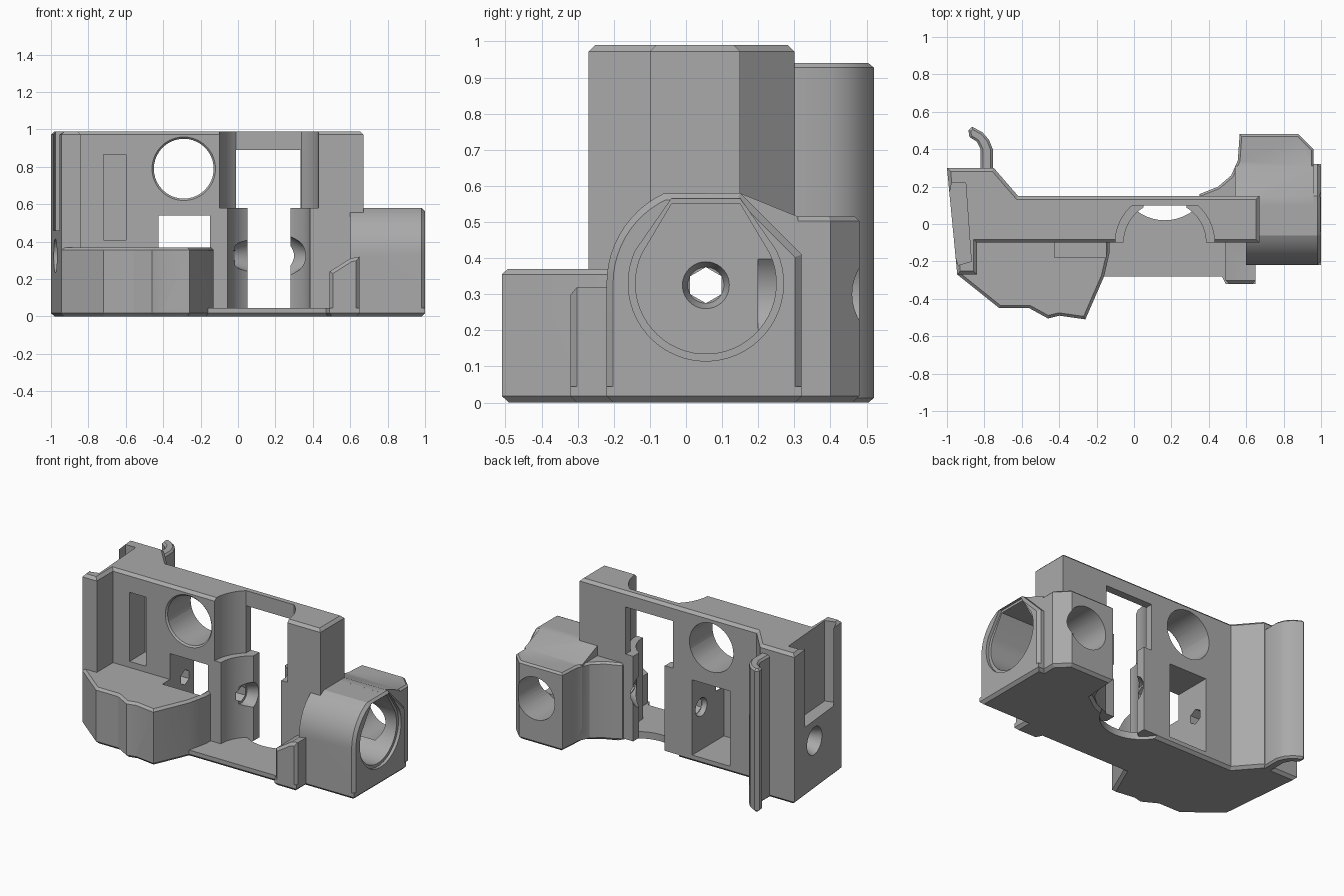
import bpy, bmesh, math
from mathutils import Vector

if "Cube" in bpy.data.objects:
    bpy.data.objects.remove(bpy.data.objects["Cube"])

grey = bpy.data.materials.new("matte grey")
grey.use_nodes = True
grey.diffuse_color = (0.4, 0.4, 0.4, 1)
grey.node_tree.nodes["Principled BSDF"].inputs["Base Color"].default_value = (0.4, 0.4, 0.4, 1)


def prism(name, pts, lo, hi, axis="z", rims="", size=0.018):
    """Extrude a 2D outline along an axis and chamfer the chosen end rims."""
    place = {"z": lambda a, b, t: (a, b, t),
             "x": lambda a, b, t: (t, a, b),
             "y": lambda a, b, t: (a, t, b)}[axis]
    bm = bmesh.new()
    ends = [[bm.verts.new(place(a, b, t)) for a, b in pts] for t in (lo, hi)]
    caps = [bm.faces.new(ends[0][::-1]), bm.faces.new(ends[1])]
    n = len(pts)
    for i in range(n):
        j = (i + 1) % n
        bm.faces.new((ends[0][i], ends[0][j], ends[1][j], ends[1][i]))
    bmesh.ops.recalc_face_normals(bm, faces=bm.faces)
    edges = []
    if "low" in rims:
        edges += caps[0].edges
    if "high" in rims:
        edges += caps[1].edges
    if edges:
        bmesh.ops.bevel(bm, geom=edges, offset=size, segments=1,
                        affect="EDGES", clamp_overlap=True)
    mesh = bpy.data.meshes.new(name)
    bm.to_mesh(mesh)
    bm.free()
    mesh.materials.append(grey)
    ob = bpy.data.objects.new(name, mesh)
    bpy.context.collection.objects.link(ob)
    return ob


def box(name, x, y, z):
    return prism(name, [(x[0], y[0]), (x[1], y[0]), (x[1], y[1]), (x[0], y[1])], *z)


def arc(cx, cy, r, start=0, end=360, n=48):
    full = end - start == 360
    steps = n if full else n - 1
    return [(cx + r * math.cos(math.radians(start + (end - start) * i / steps)),
             cy + r * math.sin(math.radians(start + (end - start) * i / steps)))
            for i in range(n)]


def cone(name, center, direction, r1, r2, depth, sides=40):
    bm = bmesh.new()
    bmesh.ops.create_cone(bm, cap_ends=True, segments=sides, radius1=r1, radius2=r2, depth=depth)
    mesh = bpy.data.meshes.new(name)
    bm.to_mesh(mesh)
    bm.free()
    mesh.materials.append(grey)
    ob = bpy.data.objects.new(name, mesh)
    bpy.context.collection.objects.link(ob)
    ob.location = center
    ob.rotation_euler = Vector(direction).to_track_quat("Z", "Y").to_euler()
    return ob


def combine(body, tool, mode):
    bpy.context.view_layer.update()
    bpy.context.view_layer.objects.active = body
    mod = body.modifiers.new("join", "BOOLEAN")
    mod.object, mod.operation, mod.solver = tool, mode, "EXACT"
    bpy.ops.object.modifier_apply(modifier=mod.name)
    bpy.data.objects.remove(tool)


# Upright plate with the thicker left end and front lip
body = prism("extruder_body", [(-1, .3), (-.75, .3), (-.62, .15), (.67, .15), (.67, -.1),
                               (-.84, -.1), (-.84, -.27), (-.945, -.27)], .02, .99, rims="high")

# Drive recess, cut before the floor is added
AX = .165
upper = prism("upper_recess", [p for p in arc(AX, -.1, .265, n=96) if p[1] < .1], .58, 1.1)
lower = prism("lower_recess", [p for p in arc(AX, -.1, .22, n=96) if p[1] < .1], -.1, .6)
combine(body, upper, "DIFFERENCE")
combine(body, lower, "DIFFERENCE")
combine(body, box("upper_window", (-.01, .335), (-.2, .4), (.58, .89)), "DIFFERENCE")
combine(body, box("lower_window", (.05, .28), (-.2, .4), (-.1, .6)), "DIFFERENCE")

# Floor covering the whole footprint, with a round bite at the back
floor = prism("floor", [(-1, .3), (-.75, .3), (-.62, .15), (.33, .15), (.45, .2), (.55, .27),
                        (.565, .48), (.88, .48), (.96, .4), (.96, .32), (1, .32), (1, -.22),
                        (.65, -.22), (.65, -.32), (.49, -.32), (.47, -.28), (-.16, -.28),
                        (-.26, -.51), (-.4, -.49), (-.46, -.505), (-.56, -.45), (-.72, -.45),
                        (-.945, -.27)], 0, .045, rims="low")
combine(floor, prism("floor_bite", arc(AX, .27, .25), -.1, .2), "DIFFERENCE")
combine(body, floor, "UNION")

# Front housing
combine(body, prism("front_housing", [(-.945, -.27), (-.72, -.45), (-.56, -.45), (-.46, -.505),
                                      (-.4, -.49), (-.26, -.51), (-.16, -.28), (-.13, -.15),
                                      (-.13, -.05), (-.945, -.05)],
                    .02, .37, rims="high", size=.015), "UNION")

# Small front post
combine(body, prism("front_post", [(.49, .02), (.49, .24), (.6, .31), (.65, .32), (.65, .02)],
                    -.32, -.05, "y", rims="low"), "UNION")

# Nozzle barrel and rear block
barrel = arc(.055, .33, .275, 180, 115, 12)
barrel = [(-.22, .02)] + barrel + [(.15, .58), (.32, .41), (.32, .02)]
combine(body, prism("barrel", barrel, .6, 1, "x", rims="high"), "UNION")
combine(body, prism("rear_block", [(.35, .1), (.35, .16), (.45, .2), (.52, .26), (.555, .34),
                                   (.565, .48), (.88, .48), (.96, .4), (.96, .1)],
                    .02, .515, rims="high", size=.012), "UNION")
combine(body, prism("block_slope", [(.1, .1), (.1, .58), (.15, .58), (.31, .515), (.31, .1)],
                    .54, .96, "x"), "UNION")

# Barrel socket with a flat roof and chamfered mouth
for r, roof, lo in ((.195, .55, .66), (.215, .565, .98)):
    socket = arc(.055, .33, r, 155, 385, 36) + [(.15, roof), (-.04, roof)]
    combine(body, prism("socket", socket, lo, 1.1, "x"), "DIFFERENCE")

# Round rear port into the barrel
combine(body, cone("rear_port", (.76, .38, .3), (0, 1, 0), .14, .14, .36), "DIFFERENCE")

# Rear-opening nut pocket
combine(body, box("nut_pocket", (-.425, -.15), (-.18, .4), (.045, .54)), "DIFFERENCE")

# Large round hole, chamfered at the front
combine(body, cone("round_hole", (-.29, 0, .79), (0, 1, 0), .16, .16, 1), "DIFFERENCE")
combine(body, cone("hole_chamfer", (-.29, -.1, .79), (0, 1, 0), .19, .15, .04), "DIFFERENCE")

# Blind slot in the front face
combine(body, box("blind_slot", (-.72, -.6), (-.2, .06), (.41, .865)), "DIFFERENCE")

# Slide groove in the left end
combine(body, prism("slide_groove", [(-.9, .22), (-.87, -.2), (-.94, -.22), (-.955, -.17),
                                     (-1.1, -.17), (-1.1, .17), (-.985, .17), (-.975, .22)],
                    .46, 1.1), "DIFFERENCE")

# Straight feed path along x, with flared mouths
PY, PZ = .055, .325
combine(body, cone("feed_path", (0, PY, PZ), (1, 0, 0), .05, .05, 3, 6), "DIFFERENCE")
for x, aim, r1, r2, depth in ((-.95, 1, .11, .05, .16), (.66, -1, .08, .05, .08),
                              (.3, 1, .14, .05, .13), (.03, -1, .1, .06, .09),
                              (-.15, 1, .07, .05, .06)):
    combine(body, cone("flare", (x, PY, PZ), (aim, 0, 0), r1, r2, depth), "DIFFERENCE")

# Curved rear clip
combine(body, prism("rear_clip", [(-.755, .25), (-.755, .4), (-.775, .45), (-.81, .49), (-.865, .52),
                                  (-.885, .5), (-.88, .465), (-.84, .44), (-.82, .4), (-.82, .25)],
                    0, .94, rims="low high", size=.012), "UNION")

for ob in bpy.context.selected_objects:
    ob.select_set(False)
body.select_set(True)
bpy.context.view_layer.objects.active = body
bpy.ops.object.shade_smooth_by_angle(angle=math.radians(25))
